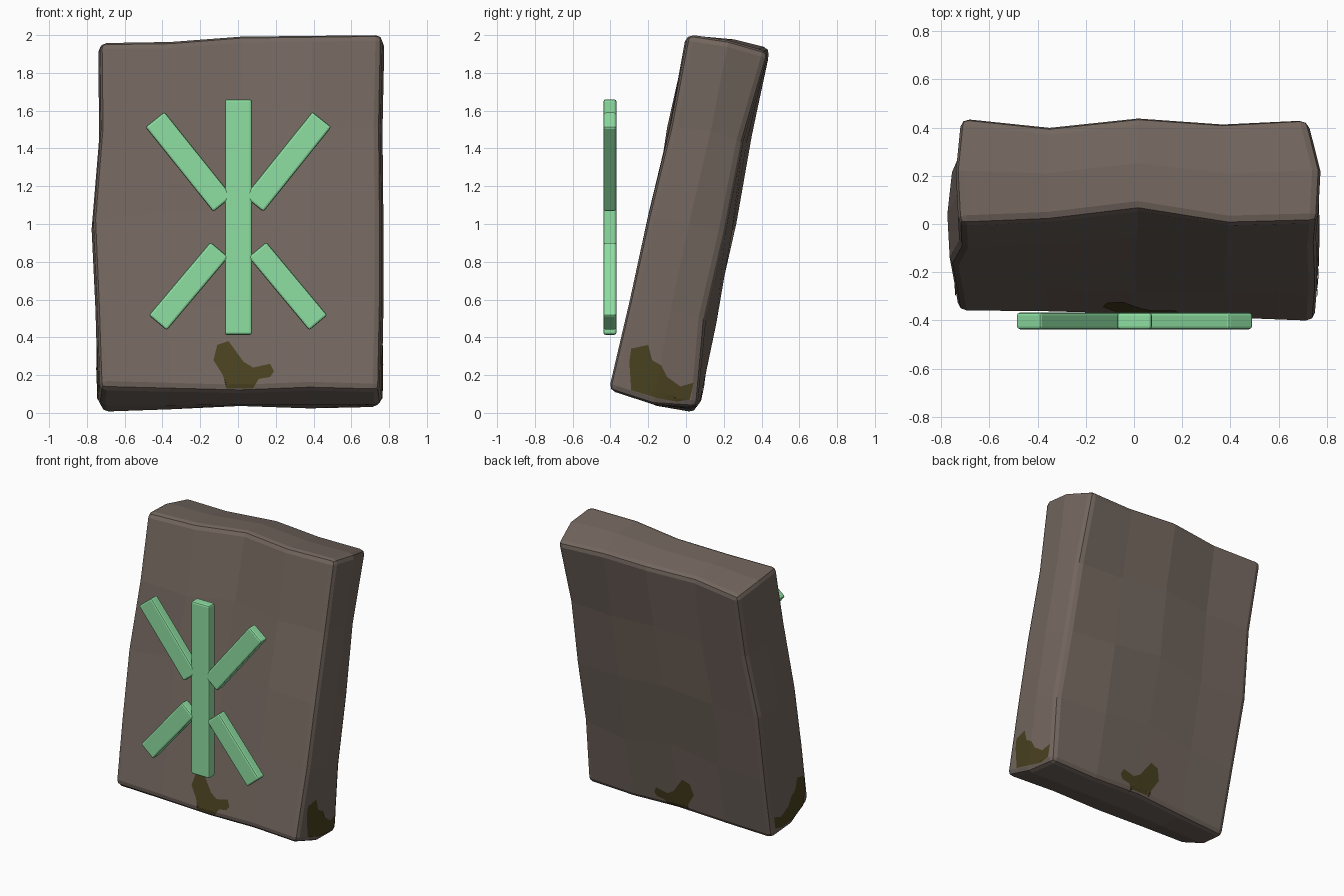
import bpy, bmesh, math, random
from mathutils import Vector
from mathutils.bvhtree import BVHTree

random.seed(4)
old = bpy.data.objects.get("Cube")
if old:
    bpy.data.objects.remove(old)


def material(name, rgb):
    m = bpy.data.materials.new(name)
    m.use_nodes = True
    m.diffuse_color = (*rgb, 1)
    m.node_tree.nodes["Principled BSDF"].inputs["Base Color"].default_value = (*rgb, 1)
    return m


STONE = material("brown stone", (0.17, 0.133, 0.112))
MOSS = material("dark moss", (0.066, 0.052, 0.014))
GLYPH = material("pale green", (0.275, 0.74, 0.36))


def add_object(name, bm, mat):
    mesh = bpy.data.meshes.new(name)
    bmesh.ops.recalc_face_normals(bm, faces=bm.faces)
    bm.to_mesh(mesh)
    bm.free()
    mesh.materials.append(mat)
    obj = bpy.data.objects.new(name, mesh)
    bpy.context.collection.objects.link(obj)
    return obj


def bevel(obj, width, segments):
    mod = obj.modifiers.new("rounded edges", "BEVEL")
    mod.width, mod.segments = width, segments
    mod.limit_method, mod.angle_limit = "ANGLE", math.radians(50)


# Uneven leaning slab: a coarse block whose edge rows follow short profiles
LEFT_X = (-0.74, -0.755, -0.775, -0.735, -0.74)
RIGHT_X = (0.76, 0.77, 0.77, 0.765, 0.775)
# (y, z) along x for each long edge
FRONT_LOW = ((-.365, .135), (-.37, .125), (-.38, .115), (-.395, .13), (-.41, .12))
FRONT_TOP = ((.0, 1.96), (.015, 1.965), (.06, 1.995), (.0, 2.0), (.01, 2.005))
BACK_LOW = ((.05, .0), (.06, .015), (.07, .035), (.065, .02), (.06, .03))
BACK_TOP = ((.445, 1.90), (.405, 1.92), (.445, 1.93), (.42, 1.92), (.44, 1.91))

bm = bmesh.new()
bmesh.ops.create_cube(bm, size=2)
for axis, cuts in ((0, (-.5, 0, .5)), (1, (0,)), (2, (-.5, 0, .5))):
    normal = Vector([float(i == axis) for i in range(3)])
    for c in cuts:
        bmesh.ops.bisect_plane(bm, geom=bm.verts[:] + bm.edges[:] + bm.faces[:],
                               plane_co=normal * c, plane_no=normal)
for v in bm.verts:
    i, k = round(v.co.x * 2) + 2, round(v.co.z * 2) + 2
    u, d, h = i / 4, (v.co.y + 1) / 2, k / 4
    front = Vector(FRONT_LOW[i]).lerp(Vector(FRONT_TOP[i]), h)
    back = Vector(BACK_LOW[i]).lerp(Vector(BACK_TOP[i]), h)
    y, z = front.lerp(back, d)
    x = LEFT_X[k] * (1 - u) + RIGHT_X[k] * u
    # End faces swell along their middle and draw in towards the back
    if d == 0:
        x *= .985
    elif d == 1:
        x *= 1 - (.02 + .05 * h if u > .5 else .03)
    if 0 < k < 4:
        y += random.uniform(-.012, .012)
        z += random.uniform(-.03, .03)
        if i == 4 and d == 1:
            y -= .045
    elif d == .5:
        z += .015 if k == 4 else -.03
    v.co = (x, y, z)
slab = add_object("stone_slab", bm, STONE)
bevel(slab, 0.035, 2)

# Moss patches: thin skins dropped onto the slab faces
bpy.context.view_layer.update()
tree = BVHTree.FromObject(slab, bpy.context.evaluated_depsgraph_get())
FACE_SHAPE = ((-.11, .36), (-.05, .38), (-.03, .30), (.03, .27), (.08, .24), (.17, .26),
              (.19, .22), (.17, .19), (.11, .18), (.08, .13), (-.06, .13), (-.08, .20), (-.13, .28))
SIDE_SHAPE = ((-.29, .34), (-.20, .36), (-.18, .28), (-.13, .25), (-.10, .19), (-.03, .14),
              (.04, .16), (.02, .07), (-.05, .06), (-.16, .08), (-.29, .12), (-.27, .20), (-.30, .27))


def moss(name, shape, direction, drop=0):
    direction = Vector(direction)
    bm = bmesh.new()
    verts = []
    for a, z in shape:
        flat = Vector((0, a, z - drop)) if direction.x else Vector((a, 0, z - drop))
        verts.append(bm.verts.new(flat - direction * 3))
    bm.faces.new(verts)
    bmesh.ops.triangulate(bm, faces=bm.faces[:])
    bmesh.ops.subdivide_edges(bm, edges=bm.edges[:], cuts=5, use_grid_fill=True)
    for v in bm.verts:
        hit = tree.ray_cast(v.co, direction)[0] or tree.find_nearest(v.co + direction * 2.4)[0]
        v.co = hit - direction * .005
    add_object(name, bm, MOSS)


moss("front_moss", FACE_SHAPE, (0, 1, 0))
moss("back_moss", FACE_SHAPE, (0, -1, 0), .1)
moss("left_moss", SIDE_SHAPE, (-1, 0, 0))
moss("right_moss", SIDE_SHAPE, (1, 0, 0))


# Floating sign: upright bar with four slanting arms
def bar(name, start, end, width):
    a, b = Vector((start[0], -.4025, start[1])), Vector((end[0], -.4025, end[1]))
    bm = bmesh.new()
    bmesh.ops.create_cube(bm, size=1)
    bmesh.ops.scale(bm, vec=(width, .069, (b - a).length), verts=bm.verts)
    obj = add_object(name, bm, GLYPH)
    obj.location = (a + b) / 2
    obj.rotation_euler.y = math.atan2(b.x - a.x, b.z - a.z)
    bevel(obj, 0.012, 2)


bar("sign_upright", (.002, .413), (.002, 1.66), .144)
for side, s in (("left", 1), ("right", -1)):
    bar(f"sign_upper_arm_{side}", (s * .082 + .002, 1.105), (s * .442 + .002, 1.554), .13)
    bar(f"sign_lower_arm_{side}", (s * .10 + .002, .865), (s * .425, .477), .125)
